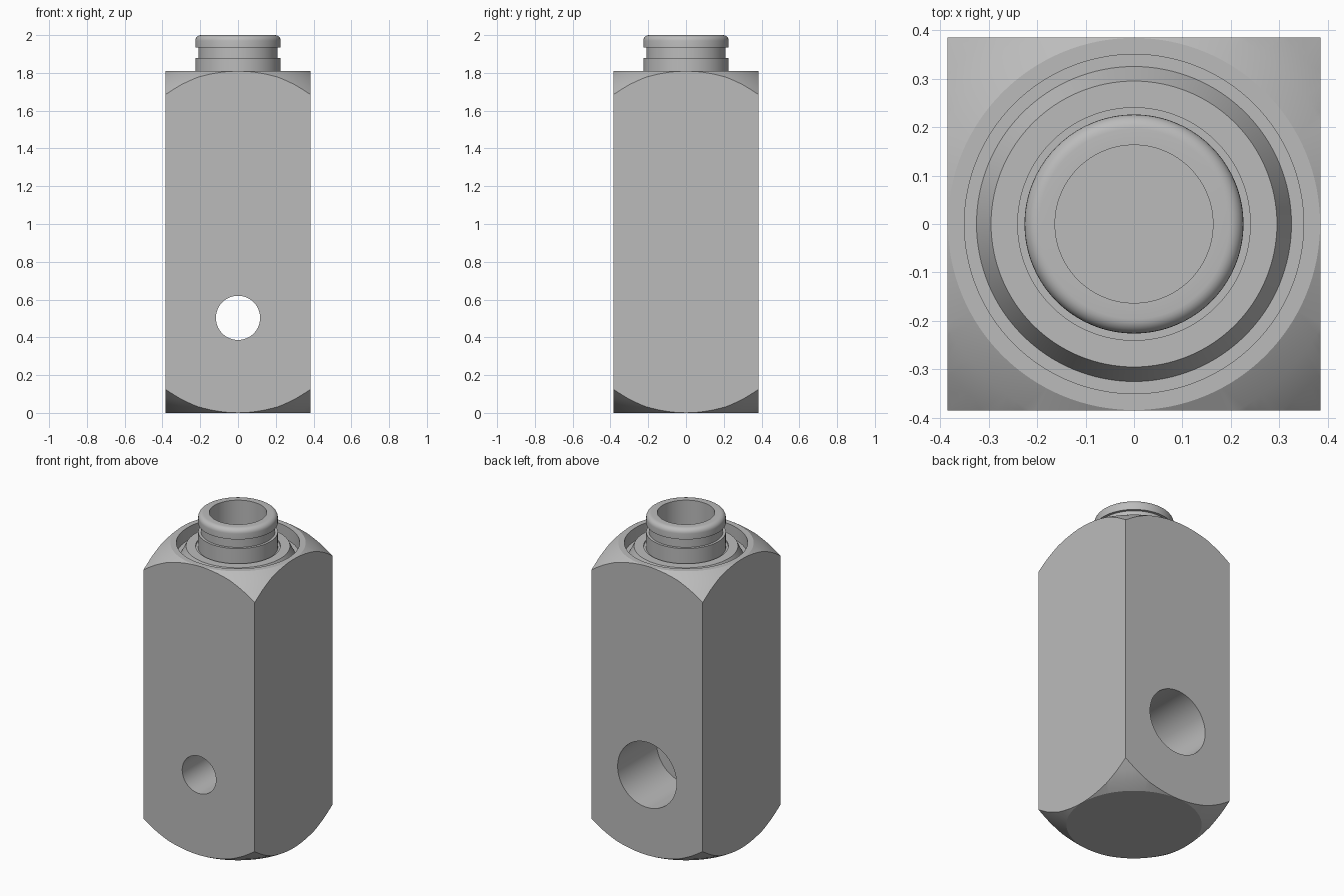
import bpy
import bmesh
from math import sin, cos, pi, radians
from mathutils import Matrix, Vector

SEGMENTS = 128
HALF = 0.385          # half width of the square block
TOP = 1.81            # height of the block
BORE = 0.163          # radius of the central bore

old = bpy.data.objects.get("Cube")
if old:
    bpy.data.objects.remove(old, do_unlink=True)

steel = bpy.data.materials.new("plain grey metal")
steel.use_nodes = True
GREY = (0.5, 0.5, 0.5, 1)
steel.diffuse_color = GREY
steel.node_tree.nodes["Principled BSDF"].inputs["Base Color"].default_value = GREY


def add_object(name, bm):
    """Turn a bmesh into a linked object with the shared material."""
    bmesh.ops.recalc_face_normals(bm, faces=bm.faces)
    mesh = bpy.data.meshes.new(name)
    bm.to_mesh(mesh)
    bm.free()
    mesh.materials.append(steel)
    obj = bpy.data.objects.new(name, mesh)
    bpy.context.collection.objects.link(obj)
    return obj


def lathe(name, profile, closed=False):
    """Revolve (radius, height) points around the z axis."""
    bm = bmesh.new()
    verts = [bm.verts.new((r, 0, z)) for r, z in profile]
    pairs = list(zip(verts, verts[1:]))
    if closed:
        pairs.append((verts[-1], verts[0]))
    edges = [bm.edges.new(p) for p in pairs]
    bmesh.ops.spin(bm, geom=verts + edges, cent=(0, 0, 0), axis=(0, 0, 1),
                   angle=2 * pi, steps=SEGMENTS, use_duplicate=False)
    bmesh.ops.remove_doubles(bm, verts=bm.verts, dist=0.0001)
    return add_object(name, bm)


def cross_cutter(name, radius, y0, y1, z):
    """Cylinder along y, used to drill the block."""
    bm = bmesh.new()
    place = Matrix.Translation(Vector((0, (y0 + y1) / 2, z))) @ Matrix.Rotation(pi / 2, 4, 'X')
    bmesh.ops.create_cone(bm, cap_ends=True, segments=96, radius1=radius,
                          radius2=radius, depth=y1 - y0, matrix=place)
    return add_object(name, bm)


def boolean(obj, tool, operation):
    mod = obj.modifiers.new(tool.name, 'BOOLEAN')
    mod.operation = operation
    mod.solver = 'EXACT'
    mod.object = tool
    bpy.context.view_layer.objects.active = obj
    bpy.ops.object.modifier_apply(modifier=mod.name)
    bpy.data.objects.remove(tool, do_unlink=True)


def smooth(obj):
    bpy.ops.object.select_all(action='DESELECT')
    obj.select_set(True)
    bpy.context.view_layer.objects.active = obj
    bpy.ops.object.shade_smooth_by_angle(angle=radians(25))


# Turned block: domed chamfers, ring groove in the top, blind bore
chamfer = [(HALF - 0.001, 0), (0.44, 0.033), (0.49, 0.074), (0.6, 0.178)]
upper = [(r, TOP - z) for r, z in reversed(chamfer)]
seat = TOP - 0.03
recess = [(0.35, TOP), (0.35, TOP - 0.08), (0.325, TOP - 0.08),
          (0.295, TOP - 0.02), (0.24, TOP - 0.02), (0.24, seat),
          (BORE, seat), (BORE, 0.95), (0, 0.95)]
body = lathe("block_body", [(0, 0)] + chamfer + upper + recess)

# Square the block off
bm = bmesh.new()
bmesh.ops.create_cube(bm, size=1, matrix=Matrix.Translation((0, 0, 1))
                      @ Matrix.Diagonal((2 * HALF, 2 * HALF, 3, 1)))
boolean(body, add_object("square_column", bm), 'INTERSECT')

# Stepped cross hole: narrow at the front, wide at the back
boolean(body, cross_cutter("narrow_hole", 0.117, -0.6, 0.1, 0.503), 'DIFFERENCE')
boolean(body, cross_cutter("wide_hole", 0.204, 0.0, 0.6, 0.503), 'DIFFERENCE')
smooth(body)

# Neck: hollow collar with a ring groove and a rounded rim
COLLAR, WAIST, ROUND = 0.226, 0.21, 0.03
rim = [(COLLAR - ROUND + ROUND * cos(a), 2 - ROUND + ROUND * sin(a))
       for a in (i * pi / 12 for i in range(7))]
neck = lathe("neck", [(BORE, seat), (COLLAR, seat), (COLLAR, 1.878), (WAIST, 1.878),
                      (WAIST, 1.935), (COLLAR, 1.935)] + rim + [(BORE, 2)], closed=True)
smooth(neck)
